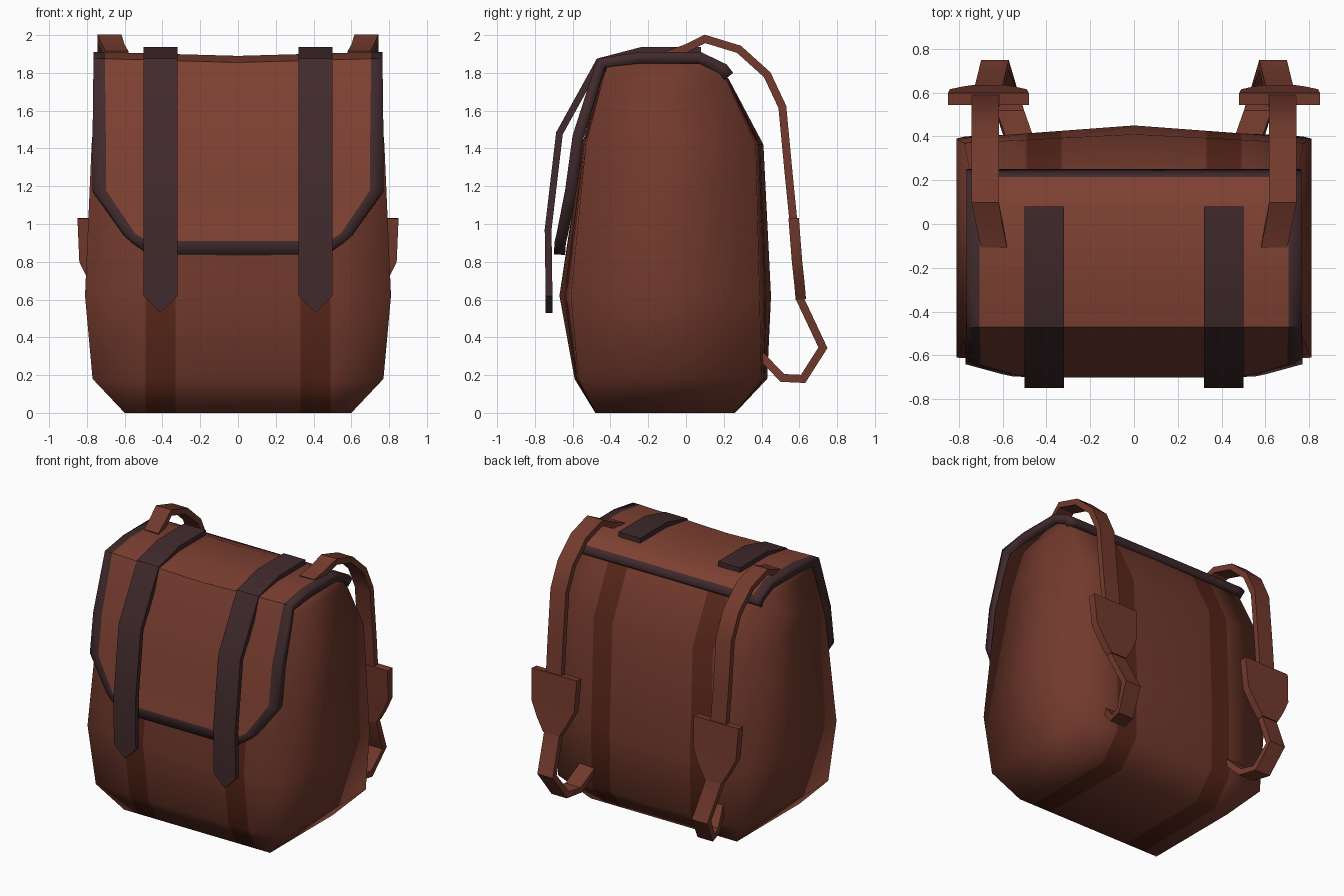
import bpy, bmesh, math
from mathutils import Vector

if "Cube" in bpy.data.objects:
    bpy.data.objects.remove(bpy.data.objects["Cube"])


def material(name, rgb):
    m = bpy.data.materials.new(name)
    m.diffuse_color = (*rgb, 1)
    m.use_nodes = True
    m.node_tree.nodes["Principled BSDF"].inputs["Base Color"].default_value = m.diffuse_color
    return m


LEATHER = material("leather", (0.17, 0.042, 0.026))
FLAP = material("flap_leather", (0.21, 0.052, 0.032))
STRIPE = material("stripe_leather", (0.10, 0.020, 0.010))
DARK = material("dark_leather", (0.052, 0.023, 0.025))


def make_object(name, verts, faces, mats, indices=None, angle=40, fix_normals=True):
    mesh = bpy.data.meshes.new(name)
    mesh.from_pydata(verts, [], faces)
    for m in mats:
        mesh.materials.append(m)
    if indices:
        for p, i in zip(mesh.polygons, indices):
            p.material_index = i
    bm = bmesh.new()
    bm.from_mesh(mesh)
    bmesh.ops.remove_doubles(bm, verts=bm.verts, dist=0.0005)
    if fix_normals:
        bmesh.ops.recalc_face_normals(bm, faces=bm.faces)
    bm.to_mesh(mesh)
    bm.free()
    ob = bpy.data.objects.new(name, mesh)
    bpy.context.collection.objects.link(ob)
    bpy.ops.object.select_all(action='DESELECT')
    ob.select_set(True)
    bpy.context.view_layer.objects.active = ob
    bpy.ops.object.shade_smooth_by_angle(angle=math.radians(angle))
    return ob


def ribbon(name, path, thick, mat):
    """Flat strap along (x, y, z, half width) stations, mirrored across x."""
    verts, faces = [], []
    for i, (x, y, z, hw) in enumerate(path):
        here = Vector((y, z))
        dirs = []
        if i > 0:
            dirs.append((here - Vector(path[i - 1][1:3])).normalized())
        if i < len(path) - 1:
            dirs.append((Vector(path[i + 1][1:3]) - here).normalized())
        t = sum(dirs, Vector((0, 0))).normalized()
        n = Vector((t.y, -t.x)) * (thick / 2) / max(t.dot(dirs[0]), 0.6)
        for s, side in ((-1, 1), (1, 1), (1, -1), (-1, -1)):
            verts.append((x + s * hw, y + side * n.x, z + side * n.y))
    for i in range(len(path) - 1):
        a = i * 4
        faces += [(a + k, a + (k + 1) % 4, a + 4 + (k + 1) % 4, a + 4 + k) for k in range(4)]
    e = len(verts) - 4
    faces += [(0, 1, 2, 3), (e, e + 1, e + 2, e + 3)]
    ob = make_object(name, verts, faces, [mat])
    mod = ob.modifiers.new("mirror", 'MIRROR')
    mod.use_mirror_merge = False
    return ob


# Bag body: z, half width, corner front y, corner back y, front and back bulge
levels = [(0.00, 0.60, -0.48, 0.26, 0.00, 0.00),
          (0.18, 0.77, -0.57, 0.40, 0.02, 0.03),
          (0.62, 0.81, -0.61, 0.39, 0.06, 0.06),
          (1.42, 0.775, -0.53, 0.37, 0.02, 0.04),
          (1.77, 0.745, -0.44, 0.21, 0.01, 0.015),
          (1.85, 0.735, -0.41, 0.15, 0.00, 0.00)]
loop = [(z, w, f, -bf) for z, w, f, b, bf, bb in levels]
loop += [(z, w, b, bb) for z, w, f, b, bf, bb in reversed(levels)]
verts, faces, idx = [], [], []
for z, w, y, bulge in loop:
    for x in (-w, -0.49, -0.33, 0, 0.33, 0.49, w):
        verts.append((x, y + bulge * (1 - abs(x) / w), z))
count = len(loop)
for r in range(count):
    q = (r + 1) % count
    for c in range(6):
        faces.append((r * 7 + c, r * 7 + c + 1, q * 7 + c + 1, q * 7 + c))
        idx.append(1 if c in (1, 4) else 0)
for r in range(len(levels) - 1):
    o = count - 1 - r
    for c in (0, 6):
        faces.append((r * 7 + c, (r + 1) * 7 + c, (o - 1) * 7 + c, o * 7 + c))
        idx.append(0)
make_object("bag_body", verts, faces, [LEATHER, STRIPE], idx, angle=180)

# Flap with dark edging: y, z, half width, edging width
rows = [(0.25, 1.80, 0.765, 0.06), (0.215, 1.845, 0.765, 0.06),
        (0.08, 1.91, 0.765, 0.06), (-0.25, 1.91, 0.765, 0.06),
        (-0.47, 1.875, 0.765, 0.06), (-0.60, 1.47, 0.77, 0.07),
        (-0.64, 1.18, 0.77, 0.07), (-0.685, 0.95, 0.605, 0.06),
        (-0.695, 0.91, 0.56, 0.08), (-0.70, 0.84, 0.47, 0.06)]
verts, faces, idx = [], [], []
for y, z, w, e in rows:
    for x in (-w, e - w, 0, w - e, w):
        verts.append((x, y, z - (0.02 if x == 0 and z > 1.85 else 0)))
for r in range(len(rows) - 1):
    for c in range(4):
        a = r * 5 + c
        faces.append((a, a + 5, a + 6, a + 1))
        idx.append(1 if c in (0, 3) or r in (0, len(rows) - 2) else 0)
flap = make_object("flap", verts, faces, [FLAP, DARK], idx, fix_normals=False)
solid = flap.modifiers.new("thickness", 'SOLIDIFY')
solid.thickness = 0.06
solid.offset = -1
solid.material_offset = 1
solid.material_offset_rim = 1

# Pointed closing straps over the flap
ribbon("closing_straps",
       [(0.41, y, z, hw) for y, z, hw in
        [(0.08, 1.92, 0.09), (-0.23, 1.92, 0.09), (-0.46, 1.86, 0.09),
         (-0.67, 1.48, 0.09), (-0.73, 0.97, 0.09), (-0.725, 0.62, 0.09),
         (-0.725, 0.53, 0.0)]], 0.036, DARK)

# Shoulder straps from the top, down the back and into the body
ribbon("shoulder_straps",
       [(0.64, -0.10, 1.895, 0.06), (0.66, 0.00, 1.93, 0.06), (0.68, 0.10, 1.98, 0.063),
        (0.68, 0.28, 1.925, 0.063), (0.68, 0.43, 1.79, 0.063), (0.68, 0.51, 1.62, 0.063),
        (0.68, 0.545, 1.25, 0.063), (0.675, 0.575, 0.95, 0.063), (0.665, 0.605, 0.60, 0.063),
        (0.635, 0.725, 0.345, 0.063), (0.60, 0.62, 0.18, 0.063), (0.565, 0.51, 0.185, 0.063),
        (0.525, 0.39, 0.31, 0.063)], 0.042, LEATHER)

# Shield-shaped pads on the shoulder straps
ribbon("strap_pads",
       [(0.665, 0.570, 1.03, 0.185), (0.665, 0.588, 0.80, 0.175),
        (0.665, 0.600, 0.69, 0.12), (0.665, 0.608, 0.60, 0.065)], 0.055, LEATHER)
